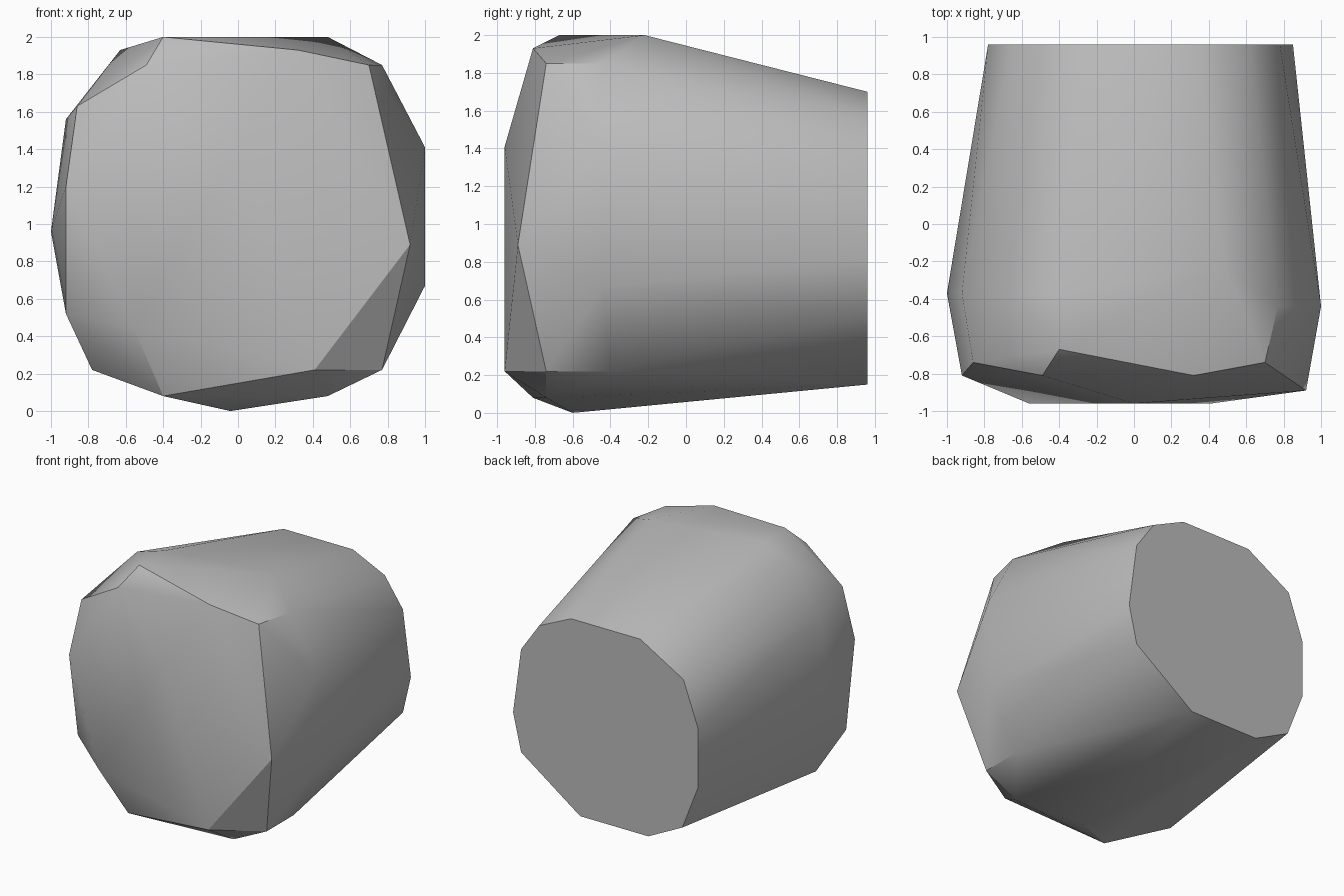
import bpy
import bmesh
import math

# Remove only the default object
default_cube = bpy.data.objects.get("Cube")
if default_cube:
    bpy.data.objects.remove(default_cube, do_unlink=True)


def make_material(name, value):
    """Create one plain matte colour."""
    material = bpy.data.materials.new(name)
    material.use_nodes = True
    colour = (value, value, value, 1)
    material.diffuse_color = colour
    shader = material.node_tree.nodes["Principled BSDF"]
    shader.inputs["Base Color"].default_value = colour
    return material


def hull_object(name, points, material):
    """Wrap a faceted skin round cross-section points."""
    mesh = bpy.data.meshes.new(name)
    bm = bmesh.new()
    for point in points:
        bm.verts.new(point)
    hull = bmesh.ops.convex_hull(bm, input=bm.verts[:])
    unused = {v for v in hull["geom_interior"] + hull["geom_unused"]
              if isinstance(v, bmesh.types.BMVert)}
    bmesh.ops.delete(bm, geom=list(unused), context="VERTS")
    # Merge the flat cap and other level facets
    bmesh.ops.dissolve_limit(bm, angle_limit=math.radians(1),
                             verts=bm.verts[:], edges=bm.edges[:])
    bmesh.ops.recalc_face_normals(bm, faces=bm.faces[:])
    bm.to_mesh(mesh)
    bm.free()
    mesh.materials.append(material)
    block = bpy.data.objects.new(name, mesh)
    bpy.context.collection.objects.link(block)
    return block


# Flat rear cap outline, as x and z pairs
rear_depth = .96
rear_outline = [
    (.34, 1.7), (-.27, 1.7), (-.65, 1.48), (-.78, 1.12),
    (-.78, .66), (-.64, .3), (-.34, .15), (.26, .15),
    (.78, .52), (.85, .82), (.78, 1.34), (.62, 1.57),
]

# Widest section, where the tapered body meets the front bevel
shoulder = [
    (.48, -.22, 2), (-.4, -.37, 2), (-.63, -.37, 1.93), (-.92, -.37, 1.56),
    (-1, -.37, .96), (-.92, -.7, .52), (-.78, -.52, .22), (-.04, -.6, 0),
    (.77, -.4, .22), (1, -.44, .67), (1, -.44, 1.41), (.77, -.44, 1.85),
]

# Rim of the front bevel
front_rim = [
    (-.4, -.67, 2), (.32, -.81, 1.93), (.7, -.74, 1.85), (.92, -.89, .89),
    (.77, -.74, .22), (.48, -.74, .08), (-.4, -.81, .08),
    (-.92, -.81, 1.2), (-.86, -.74, 1.63), (-.49, -.81, 1.85),
]

# Nearly flat front face
front_face = [(.41, -.96, .22), (-.56, -.96, .45), (0, -.96, 1.41)]

stone_grey = make_material("stone grey", .5)
rear_ring = [(x, rear_depth, z) for x, z in rear_outline]
block = hull_object("faceted_block",
                    rear_ring + shoulder + front_rim + front_face,
                    stone_grey)

# Soft shading across facets, crisp at the cap and bevel edges
bpy.ops.object.select_all(action="DESELECT")
block.select_set(True)
bpy.context.view_layer.objects.active = block
bpy.ops.object.shade_smooth_by_angle(angle=math.radians(30))
